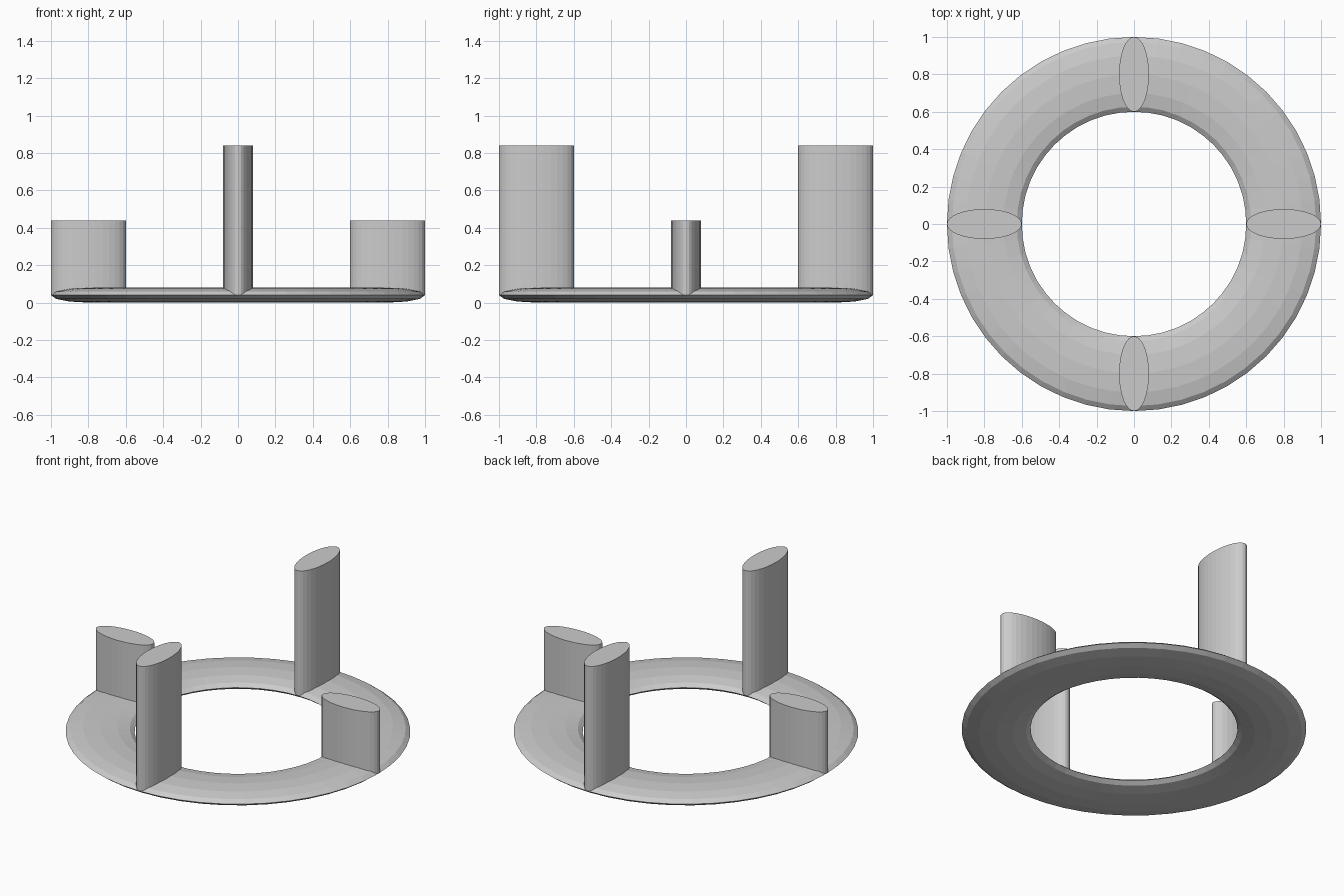
import bpy
import math

if "Cube" in bpy.data.objects:
    bpy.data.objects.remove(bpy.data.objects["Cube"])

RING_Z = 0.04      # mid height of the flattened ring
MAJOR, MINOR = 0.8, 0.2

# Flattened base ring
bpy.ops.mesh.primitive_torus_add(major_radius=MAJOR, minor_radius=MINOR,
                                 major_segments=48, minor_segments=12,
                                 location=(0, 0, RING_Z))
ring = bpy.context.object
ring.name = "base_ring"
ring.scale.z = 0.2
bpy.ops.object.transform_apply(location=False, rotation=False, scale=True)
bpy.ops.object.shade_flat()


def post(name, angle, height):
    """Oval post rising from the ring's mid height, long axis radial."""
    bpy.ops.mesh.primitive_cylinder_add(
        vertices=32, radius=1, depth=1,
        location=(MAJOR * math.cos(angle), MAJOR * math.sin(angle),
                  RING_Z + height / 2),
        rotation=(0, 0, angle))
    obj = bpy.context.object
    obj.name = name
    obj.scale = (MINOR, 0.08, height)
    bpy.ops.object.transform_apply(location=False, rotation=True, scale=True)
    bpy.ops.object.shade_flat()


# Short posts left and right, tall posts front and back
for name, quarter, height in (("short_post_right", 0, 0.4),
                              ("tall_post_back", 1, 0.8),
                              ("short_post_left", 2, 0.4),
                              ("tall_post_front", 3, 0.8)):
    post(name, quarter * math.pi / 2, height)
